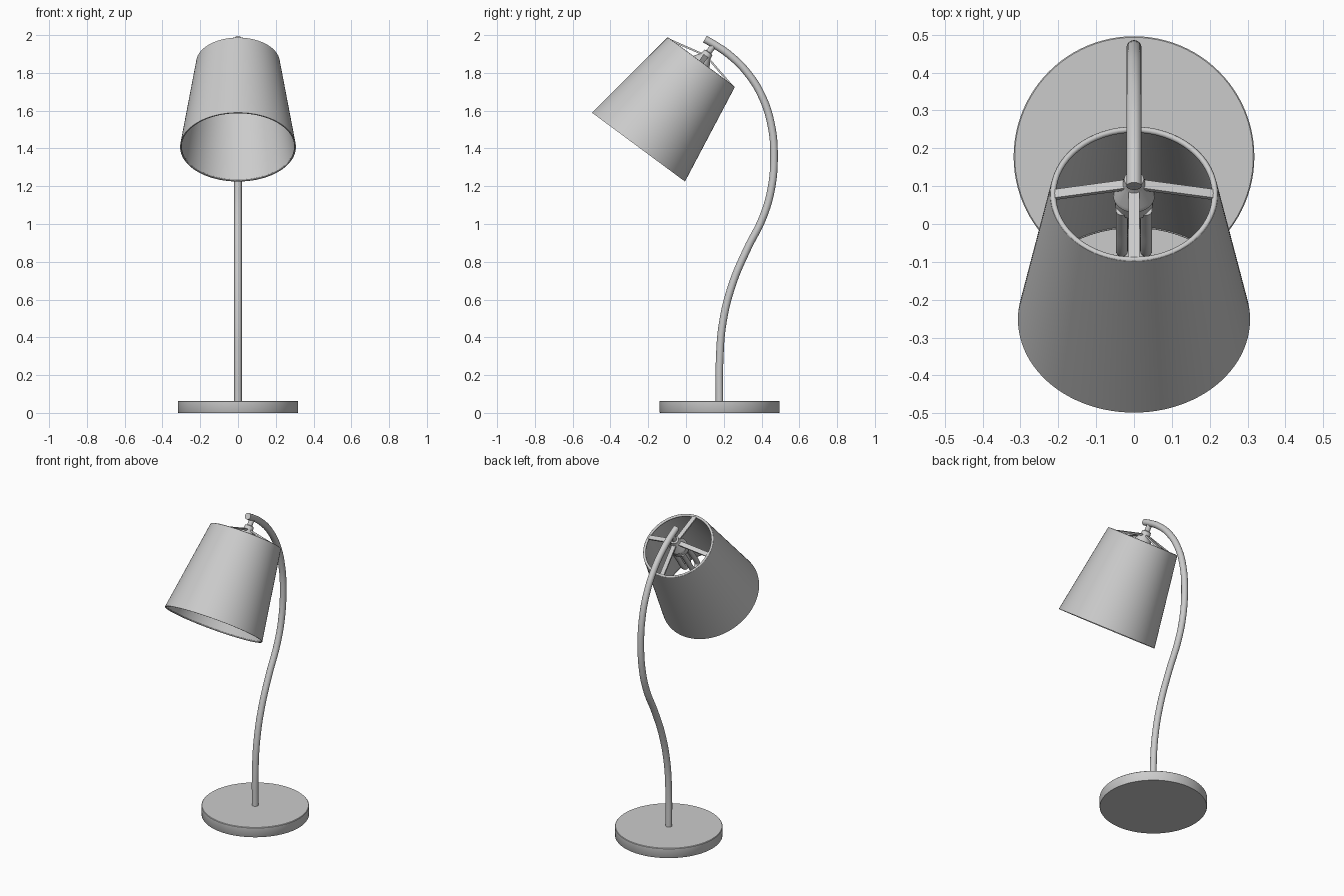
import bpy, bmesh, math
from mathutils import Matrix, Vector

if "Cube" in bpy.data.objects:
    bpy.data.objects.remove(bpy.data.objects["Cube"])

# shade frame: origin at the centre of the upper rim, local z along the shade axis
TILT = Matrix.Translation((0, 0.0795, 1.855)) @ Matrix.Rotation(math.radians(-36.5), 4, 'X')


def smooth(ob, angle=35):
    bpy.ops.object.select_all(action='DESELECT')
    ob.select_set(True)
    bpy.context.view_layer.objects.active = ob
    bpy.ops.object.shade_smooth_by_angle(angle=math.radians(angle))


def lathe(name, profile, matrix=Matrix(), steps=64, closed=False):
    """Spin a (radius, z) profile around local z."""
    bm = bmesh.new()
    vs = [bm.verts.new((r, 0, z)) for r, z in profile]
    pairs = list(zip(vs, vs[1:])) + ([(vs[-1], vs[0])] if closed else [])
    edges = [bm.edges.new(p) for p in pairs]
    bmesh.ops.spin(bm, geom=vs + edges, cent=(0, 0, 0), axis=(0, 0, 1),
                   angle=2 * math.pi, steps=steps, use_duplicate=False)
    bmesh.ops.remove_doubles(bm, verts=bm.verts, dist=1e-5)
    bmesh.ops.recalc_face_normals(bm, faces=bm.faces)
    me = bpy.data.meshes.new(name)
    bm.to_mesh(me)
    bm.free()
    ob = bpy.data.objects.new(name, me)
    bpy.context.collection.objects.link(ob)
    ob.matrix_world = matrix
    smooth(ob)
    return ob


def tube(name, points, radius, matrix=Matrix()):
    """Round tube through points, turned into a mesh."""
    cu = bpy.data.curves.new(name, 'CURVE')
    cu.dimensions = '3D'
    cu.bevel_depth, cu.bevel_resolution = radius, 6
    cu.resolution_u, cu.use_fill_caps = 8, True
    sp = cu.splines.new('BEZIER')
    sp.bezier_points.add(len(points) - 1)
    for bp, co in zip(sp.bezier_points, points):
        bp.co = co
        bp.handle_left_type = bp.handle_right_type = 'AUTO'
    ob = bpy.data.objects.new(name, cu)
    bpy.context.collection.objects.link(ob)
    ob.matrix_world = matrix
    bpy.ops.object.select_all(action='DESELECT')
    ob.select_set(True)
    bpy.context.view_layer.objects.active = ob
    bpy.ops.object.convert(target='MESH')
    ob = bpy.context.view_layer.objects.active
    smooth(ob)
    return ob


def ring(name, radius, z, thick):
    prof = [(radius + thick * math.cos(a * math.pi / 6), z + thick * math.sin(a * math.pi / 6))
            for a in range(12)]
    return lathe(name, prof, TILT, closed=True)


# round base plate
lathe("base", [(0, 0), (0.316, 0), (0.318, 0.003), (0.318, 0.061), (0.315, 0.064), (0, 0.064)],
      Matrix.Translation((0, 0.178, 0)), 96)

# curved stem
path = [(0.177, 0.06), (0.178, 0.28), (0.195, 0.48), (0.245, 0.68), (0.325, 0.87),
        (0.405, 1.03), (0.45, 1.18), (0.466, 1.36), (0.452, 1.52), (0.405, 1.67),
        (0.325, 1.80), (0.23, 1.895), (0.15, 1.95), (0.1, 1.979)]
tube("stem", [(0, y, z) for y, z in path], 0.02)

# thin-walled shade with wire rims
lathe("shade", [(0.3066, -0.557), (0.2215, 0), (0.2155, 0), (0.3006, -0.557)], TILT, 96, True)
ring("upper_rim", 0.214, -0.004, 0.008)
ring("lower_rim", 0.302, -0.553, 0.004)

# four flat spokes rising from the rim to the hub
for i in range(4):
    bpy.ops.mesh.primitive_cube_add(size=1)
    spoke = bpy.context.object
    spoke.name = f"spoke_{i + 1}"
    a, b = Vector((0.215, 0, -0.004)), Vector((0.012, 0, 0.042))
    d = b - a
    spoke.matrix_world = (TILT @ Matrix.Rotation(i * math.pi / 2, 4, 'Z')
                          @ Matrix.Translation((a + b) / 2)
                          @ Matrix.Rotation(math.atan2(-d.z, d.x), 4, 'Y')
                          @ Matrix.Diagonal((d.length, 0.028, 0.01, 1)))

# lamp holder with a thin neck up to the stem
lathe("lamp_holder", [(0, 0.115), (0.016, 0.115), (0.016, 0.07), (0.026, 0.066), (0.03, 0.04),
                      (0.053, 0.005), (0.055, -0.008), (0.05, -0.012), (0.05, -0.045),
                      (0, -0.045)], TILT, 32)

# bulb made of two U-shaped glass tubes
for name, x in (("bulb_tube_left", -0.032), ("bulb_tube_right", 0.032)):
    bend = [(x, 0.028 * math.cos(a), -0.205 - 0.028 * math.sin(a))
            for a in (k * math.pi / 6 for k in range(7))]
    tube(name, [(x, 0.028, -0.035), (x, 0.028, -0.12)] + bend
         + [(x, -0.028, -0.12), (x, -0.028, -0.035)], 0.016, TILT)
